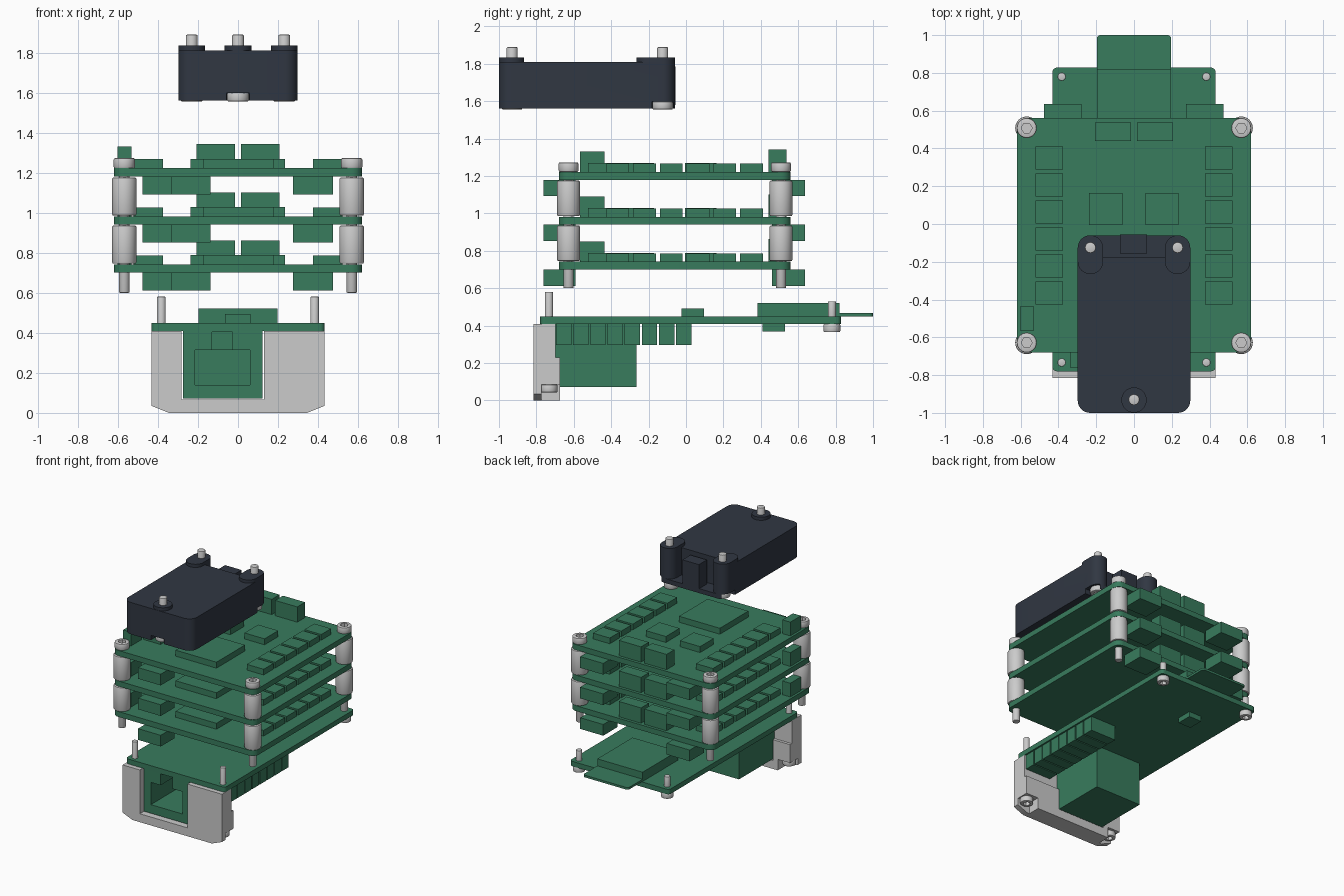
import bpy, bmesh
from math import sin, cos, pi

if "Cube" in bpy.data.objects:
    bpy.data.objects.remove(bpy.data.objects["Cube"])


def material(name, rgb):
    m = bpy.data.materials.new(name)
    m.diffuse_color = (*rgb, 1)
    m.use_nodes = True
    m.node_tree.nodes["Principled BSDF"].inputs["Base Color"].default_value = m.diffuse_color
    return m


GREEN = material("board_green", (0.04, 0.2, 0.11))
DARK = material("case_dark", (0.03, 0.038, 0.055))


def make(name, bm, mat=None):
    bmesh.ops.recalc_face_normals(bm, faces=bm.faces[:])
    me = bpy.data.meshes.new(name)
    bm.to_mesh(me)
    bm.free()
    if mat:
        me.materials.append(mat)
    ob = bpy.data.objects.new(name, me)
    bpy.context.collection.objects.link(ob)
    return ob


def circle(x, y, r, n=32):
    return [(x + r * cos(2 * pi * i / n), y + r * sin(2 * pi * i / n)) for i in range(n)]


def rounded(x0, x1, y0, y1, r, n=8):
    pts = []
    corners = ((x1 - r, y1 - r), (x0 + r, y1 - r), (x0 + r, y0 + r), (x1 - r, y0 + r))
    for k, (cx, cy) in enumerate(corners):
        for i in range(n + 1):
            a = (k + i / n) * pi / 2
            pts.append((cx + r * cos(a), cy + r * sin(a)))
    return pts


def prism(name, outline, lo, hi, mat=None, axis="z", bevel=0):
    bm = bmesh.new()
    at = lambda u, v, w: (u, v, w) if axis == "z" else (u, w, v)
    a = [bm.verts.new(at(u, v, lo)) for u, v in outline]
    b = [bm.verts.new(at(u, v, hi)) for u, v in outline]
    caps = [bm.faces.new(a[::-1]), bm.faces.new(b)]
    for i in range(len(a)):
        j = (i + 1) % len(a)
        bm.faces.new((a[i], a[j], b[j], b[i]))
    if bevel:
        edges = [e for f in caps for e in f.edges]
        bmesh.ops.bevel(bm, geom=edges, offset=bevel, segments=2, profile=0.5, affect="EDGES")
    return make(name, bm, mat)


def boxes(name, items, mat=None):
    bm = bmesh.new()
    for x0, x1, y0, y1, z0, z1 in items:
        vs = bmesh.ops.create_cube(bm, size=1)["verts"]
        for v in vs:
            v.co = ((x0 + x1) / 2 + v.co.x * (x1 - x0),
                    (y0 + y1) / 2 + v.co.y * (y1 - y0),
                    (z0 + z1) / 2 + v.co.z * (z1 - z0))
    return make(name, bm, mat)


def cut(ob, *cutters):
    for c in cutters:
        c.hide_render = True
        m = ob.modifiers.new("cut", "BOOLEAN")
        m.operation, m.solver, m.object = "DIFFERENCE", "EXACT", c
        bpy.context.view_layer.objects.active = ob
        bpy.ops.object.modifier_apply(modifier=m.name)
        bpy.data.objects.remove(c)


def screws(name, places, z, head_r, head_h, shaft_r, length, flip=False):
    """Socket-head screws; head seat at z, shaft running away from the head."""
    ob = prism(name, circle(0, 0, head_r), 0, head_h, bevel=0.008)
    cut(ob, prism("socket", circle(0, 0, head_r * 0.55, 6), head_h * 0.4, head_h + 0.05))
    shaft = prism("shaft", circle(0, 0, shaft_r, 24), -length, 0.004, bevel=0.005)
    bm = bmesh.new()
    bm.from_mesh(ob.data)
    bm.from_mesh(shaft.data)
    bm.to_mesh(ob.data)
    bm.free()
    bpy.data.objects.remove(shaft)
    for i, (x, y) in enumerate(places):
        o = ob if i == 0 else ob.copy()
        if i:
            bpy.context.collection.objects.link(o)
        o.location = (x, y, z)
        o.rotation_euler.x = pi if flip else 0


# Stack of three identical boards
corners = [(sx * 0.568, y) for sx in (-1, 1) for y in (-0.628, 0.508)]
for n, z in enumerate((0.70, 0.94, 1.18)):
    t = z + 0.042
    tag = f"_{n + 1}"
    prism("stack_board" + tag, rounded(-0.62, 0.62, -0.68, 0.56, 0.053), z, t, GREEN)
    boxes("edge_chips" + tag,
          [(s * 0.448 - 0.073, s * 0.448 + 0.073, y - 0.061, y + 0.061, t, t + 0.045)
           for s in (-1, 1) for y in [0.35 - 0.143 * i for i in range(6)]], GREEN)
    boxes("main_chips" + tag,
          [(-0.175, 0.18, -0.525, -0.17, t, t + 0.047),
           (-0.237, -0.062, -0.006, 0.164, t, t + 0.047),
           (0.06, 0.235, -0.006, 0.164, t, t + 0.047)], GREEN)
    boxes("top_connectors" + tag,
          [(-0.207, -0.015, 0.44, 0.537, t, t + 0.12),
           (0.015, 0.207, 0.44, 0.537, t, t + 0.12),
           (-0.602, -0.533, -0.567, -0.435, t, t + 0.108)], GREEN)
    boxes("underside_connectors" + tag,
          [(-0.477, -0.277, 0.46, 0.635, z - 0.088, z),
           (0.275, 0.475, 0.46, 0.635, z - 0.088, z),
           (-0.335, -0.138, -0.762, -0.59, z - 0.088, z)], GREEN)
    if n < 2:
        for i, (x, y) in enumerate(corners):
            prism(f"standoff{tag}_{i}", circle(x, y, 0.061), t + 0.003, z + 0.236, bevel=0.008)
screws("stack_screw", corners, 1.222, 0.053, 0.051, 0.027, 0.622)

# Base board with card socket, card and small parts
prism("base_board", rounded(-0.432, 0.432, -0.78, 0.828, 0.025), 0.41, 0.449, GREEN)
boxes("card_socket", [(-0.197, 0.197, 0.383, 0.82, 0.449, 0.522)], GREEN)
prism("card", rounded(-0.197, 0.197, 0.45, 1.0, 0.02), 0.45, 0.467, GREEN)
boxes("base_small_parts", [(-0.065, 0.063, -0.025, 0.095, 0.449, 0.493),
                           (-0.18, -0.07, 0.41, 0.53, 0.37, 0.41)], GREEN)
boxes("terminal_row", [(0.20, 0.42, -0.695 + 0.0918 * i, -0.613 + 0.0918 * i, 0.297, 0.41)
                       for i in range(8)], GREEN)

# Network jack with stepped opening
jack = boxes("network_jack", [(-0.275, 0.123, -0.775, -0.265, 0.072, 0.41)], GREEN)
cut(jack, boxes("opening", [(-0.215, 0.06, -0.9, -0.42, 0.14, 0.315)]),
    boxes("latch_slot", [(-0.13, -0.027, -0.9, -0.5, 0.25, 0.405)]))

# U-shaped front bracket
bracket = prism("front_bracket",
                [(-0.432, 0.41), (-0.432, 0.035), (-0.345, 0), (0.345, 0), (0.432, 0.035),
                 (0.432, 0.41), (0.131, 0.41), (0.131, 0.066), (-0.282, 0.066), (-0.282, 0.41)],
                -0.816, -0.675, axis="y")
cut(bracket, boxes("upper_step", [(-0.6, 0.6, -0.697, -0.5, 0.23, 0.5)]),
    *[boxes("screw_pocket", [(min(s * 0.325, s * 0.6), max(s * 0.325, s * 0.6),
                              -0.772, -0.6, -0.1, 0.086)]) for s in (-1, 1)])
screws("bracket_screw", [(s * 0.383, -0.733) for s in (-1, 1)], 0.086,
       0.047, 0.044, 0.022, 0.495, flip=True)
screws("base_screw", [(s * 0.383, 0.78) for s in (-1, 1)], 0.41,
       0.045, 0.045, 0.022, 0.12, flip=True)

# Dark upper module
Z0, Z1 = 1.56, 1.81


def head_slots():
    return [prism("slot", rounded(-0.058, 0.058, -1.1, -0.872, 0.057), 1.5, 1.598),
            prism("slot", rounded(0.174, 0.4, -0.183, -0.067, 0.057), 1.5, 1.598),
            prism("slot", rounded(-0.4, -0.174, -0.183, -0.067, 0.057), 1.5, 1.598)]


case = prism("module_case", rounded(-0.298, 0.298, -1.0, -0.06, 0.066), Z0, Z1, DARK)
cut(case, boxes("rear_recess", [(-0.23, 0.23, -0.177, 0.1, 1.595, 1.9)]), *head_slots())
for s, side in ((-1, "left"), (1, "right")):
    post = prism(f"rear_boss_{side}",
                 rounded(s * 0.231 - 0.067, s * 0.231 + 0.067, -0.265, -0.06, 0.066),
                 Z0, 1.835, DARK)
    cut(post, *head_slots()[0:3])
prism("front_boss", circle(0, -0.932, 0.067), 1.79, 1.835, DARK)
boxes("module_connector", [(-0.073, 0.07, -0.155, -0.056, 1.58, 1.785)], DARK)
screws("module_screw", [(0, -0.93), (-0.231, -0.125), (0.231, -0.125)], 1.599,
       0.055, 0.044, 0.029, 0.29, flip=True)

# Smooth the round surfaces, keep edges sharp
bpy.ops.object.select_all(action="SELECT")
bpy.ops.object.shade_smooth_by_angle(angle=pi / 6)
